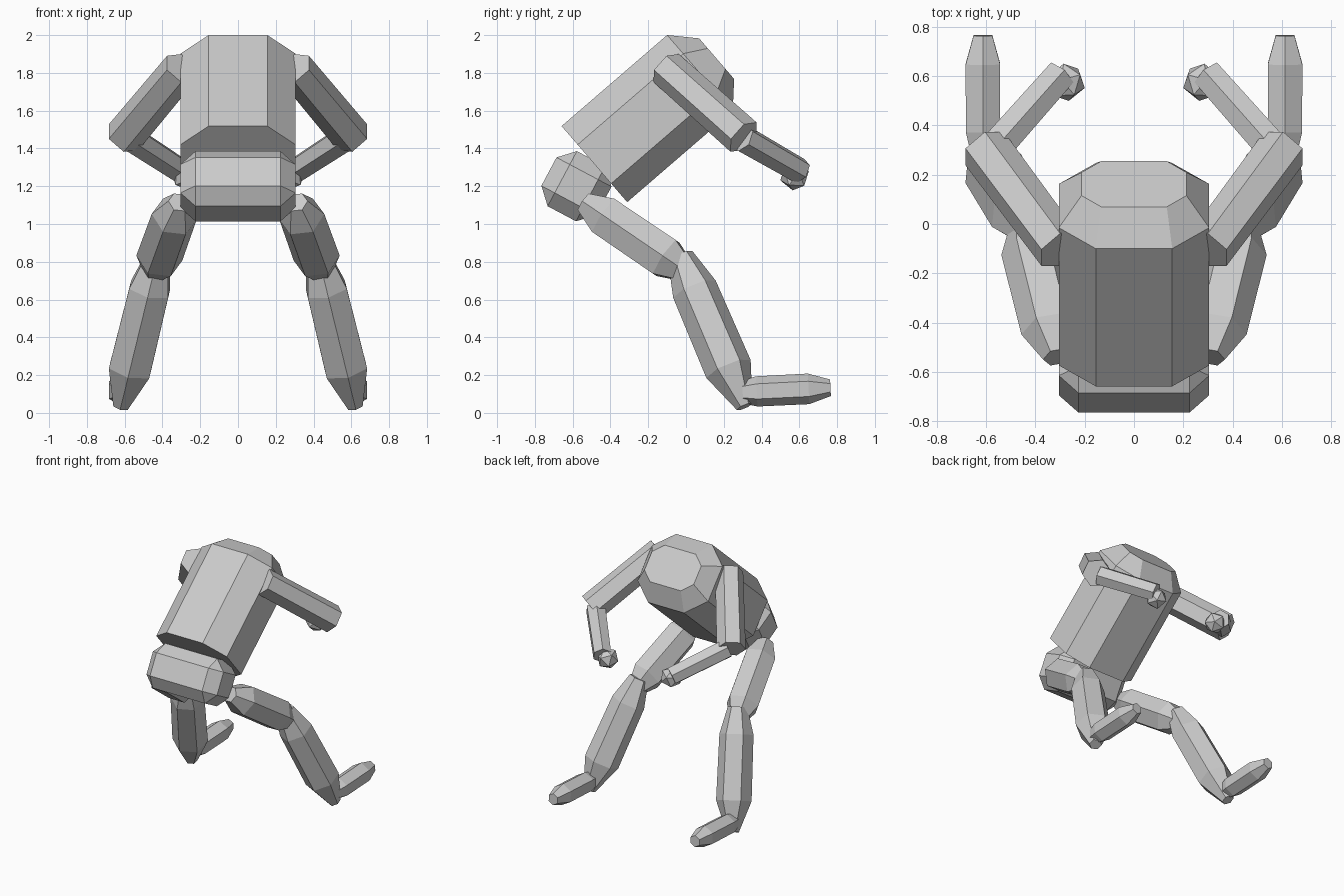
import bpy, bmesh, math
from mathutils import Vector, Matrix

if "Cube" in bpy.data.objects:
    bpy.data.objects.remove(bpy.data.objects["Cube"])


def finish(bm, name, mirror=False):
    bmesh.ops.recalc_face_normals(bm, faces=bm.faces)
    me = bpy.data.meshes.new(name)
    bm.to_mesh(me)
    bm.free()
    ob = bpy.data.objects.new(name, me)
    bpy.context.collection.objects.link(ob)
    if mirror:
        mod = ob.modifiers.new("Mirror", 'MIRROR')
        mod.use_mirror_merge = False
    return ob


def loft(bm, rings):
    loops = [[bm.verts.new(p) for p in ring] for ring in rings]
    n = len(loops[0])
    for a, b in zip(loops, loops[1:]):
        for i in range(n):
            j = (i + 1) % n
            bm.faces.new((a[i], a[j], b[j], b[i]))
    bm.faces.new(loops[0][::-1])
    bm.faces.new(loops[-1])


def limb(name, start, end, stations, ref):
    """Mirrored hexagonal limb; stations are (distance fraction, radius)."""
    start, end = Vector(start), Vector(end)
    d = (end - start).normalized()
    u = Vector(ref)
    u = (u - d * u.dot(d)).normalized()
    w = d.cross(u)
    rings = []
    for t, r in stations:
        c = start.lerp(end, t)
        rings.append([c + r * (u * math.cos(k * math.pi / 3) + w * math.sin(k * math.pi / 3))
                      for k in range(6)])
    bm = bmesh.new()
    loft(bm, rings)
    return finish(bm, name, True)


# Torso: chamfered block leaning back, narrowed at the neck end
axis = Vector((0, 0.757, 0.653))
side = Vector((1, 0, 0))
depth = Vector((0, 0.653, -0.757))
base = Vector((0, -0.485, 1.317))


def octagon(h, hx, fx, hd, fd):
    pts = [(fx, -hd), (hx, -fd), (hx, fd), (fx, hd), (-fx, hd), (-hx, fd), (-hx, -fd), (-fx, -hd)]
    return [base + axis * h + side * a + depth * b for a, b in pts]


bm = bmesh.new()
loft(bm, [octagon(0, 0.305, 0.155, 0.266, 0.136),
          octagon(0.738, 0.305, 0.155, 0.266, 0.136),
          octagon(0.855, 0.213, 0.133, 0.142, 0.072)])
finish(bm, "torso")

# Pelvis: bevelled box tilted about x
bm = bmesh.new()
bmesh.ops.create_cube(bm, size=2)
bmesh.ops.scale(bm, vec=(0.305, 0.165, 0.165), verts=bm.verts)
bmesh.ops.bevel(bm, geom=bm.edges[:], offset=0.08, offset_type='OFFSET',
                segments=1, profile=0.5, affect='EDGES')
bmesh.ops.transform(bm, verts=bm.verts,
                    matrix=Matrix.Translation((0, -0.58, 1.2)) @ Matrix.Rotation(math.radians(-28), 4, 'X'))
finish(bm, "pelvis")

# Arms
limb("upper_arm", (0.30, -0.105, 1.825), (0.605, 0.305, 1.46), [(0, 0.1), (1, 0.104)], (0, 0.59, 0.66))
limb("forearm", (0.57, 0.30, 1.455), (0.30, 0.605, 1.28), [(0, 0.075), (1, 0.07)], (0, 0, 1))

# Hands: faceted balls
bm = bmesh.new()
bmesh.ops.create_icosphere(bm, subdivisions=1, radius=0.08)
aim = Vector((-0.61, 0.69, -0.40)).to_track_quat('Z', 'Y').to_matrix().to_4x4()
bmesh.ops.transform(bm, verts=bm.verts, matrix=Matrix.Translation((0.275, 0.575, 1.255)) @ aim)
finish(bm, "hand", True)

# Legs and feet
limb("thigh", (0.31, -0.54, 1.115), (0.44, -0.01, 0.755),
     [(0, 0.06), (0.21, 0.122), (0.82, 0.124), (1, 0.07)], (1, 0, 0))
limb("shin", (0.425, -0.03, 0.83), (0.62, 0.31, 0.033),
     [(0, 0.07), (0.22, 0.122), (0.75, 0.127), (1, 0.045)], (0, 1, 0))
limb("foot", (0.613, 0.30, 0.11), (0.613, 0.765, 0.133),
     [(0, 0.06), (0.16, 0.08), (0.75, 0.081), (1, 0.044)], (0, 0, 1))
